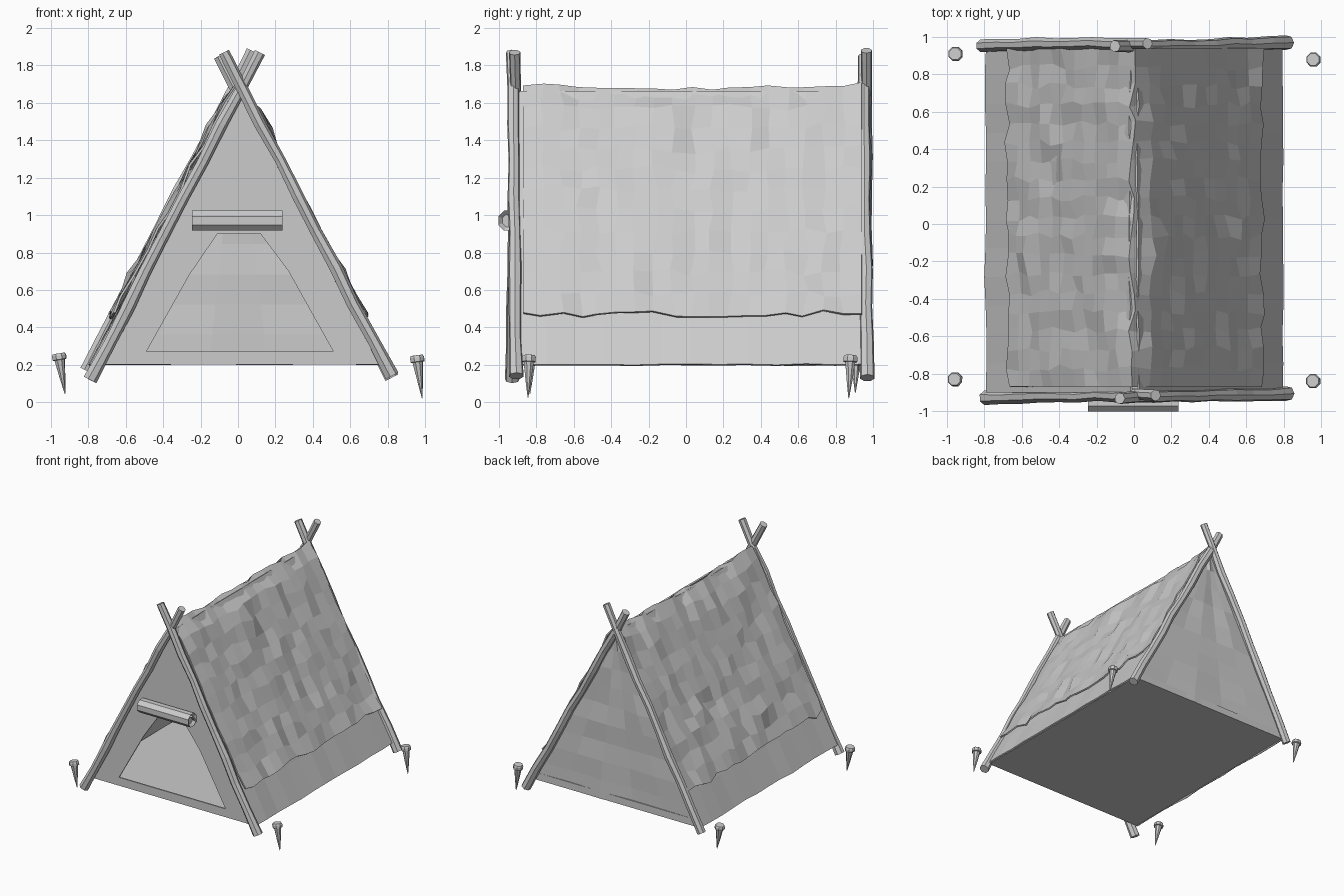
import bpy, bmesh, math, random
from mathutils import Vector

if "Cube" in bpy.data.objects:
    bpy.data.objects.remove(bpy.data.objects["Cube"])

random.seed(7)
rnd = random.uniform


def finish(name, bm, thick=0.0):
    bmesh.ops.remove_doubles(bm, verts=bm.verts, dist=0.0005)
    bmesh.ops.recalc_face_normals(bm, faces=bm.faces)
    me = bpy.data.meshes.new(name)
    bm.to_mesh(me)
    bm.free()
    ob = bpy.data.objects.new(name, me)
    bpy.context.collection.objects.link(ob)
    if thick:
        m = ob.modifiers.new("thickness", 'SOLIDIFY')
        m.thickness = thick
        m.offset = 0
    return ob


def tube(name, pts, radii, sides):
    # capped low-poly tube along a path
    bm = bmesh.new()
    pts = [Vector(p) for p in pts]
    d = (pts[-1] - pts[0]).normalized()
    a = d.cross(Vector((0, 1, 0))).normalized()
    b = d.cross(a)
    rings = []
    for p, r in zip(pts, radii):
        ring = []
        for k in range(sides):
            t = 2 * math.pi * (k + 0.5) / sides
            ring.append(bm.verts.new(p + r * (math.cos(t) * a + math.sin(t) * b)))
        rings.append(ring)
    for q, r in zip(rings, rings[1:]):
        for k in range(sides):
            n = (k + 1) % sides
            bm.faces.new((q[k], q[n], r[n], r[k]))
    bm.faces.new(rings[0][::-1])
    bm.faces.new(rings[-1])
    return finish(name, bm)


def sheet(name, f, nu, nv, thick):
    # cloth grid from a function of u, v
    bm = bmesh.new()
    g = [[bm.verts.new(f(i / nu, j / nv)) for j in range(nv + 1)] for i in range(nu + 1)]
    for i in range(nu):
        for j in range(nv):
            bm.faces.new((g[i][j], g[i + 1][j], g[i + 1][j + 1], g[i][j + 1]))
    return finish(name, bm, thick)


# Crossed wooden poles
poles = {
    "front_pole_a": ((-0.79, -0.925, 0.12), (0.115, -0.915, 1.87)),
    "front_pole_b": ((0.82, -0.905, 0.14), (-0.08, -0.93, 1.87)),
    "back_pole_a": ((-0.82, 0.955, 0.17), (0.08, 0.965, 1.88)),
    "back_pole_b": ((0.82, 0.965, 0.13), (-0.10, 0.95, 1.85)),
}
for name, (p, q) in poles.items():
    p, q = Vector(p), Vector(q)
    pts = [p.lerp(q, i / 9) + Vector((rnd(-.008, .008), rnd(-.006, .006), 0)) for i in range(10)]
    tube(name, pts, [0.037 - 0.0007 * i + rnd(-.003, .003) for i in range(10)], 7)


# Inner side walls, reaching the floor
def half(z):
    return max(0.0, (1.67 - z) * 0.528)


for s, name in ((-1, "left_wall"), (1, "right_wall")):
    def wall(u, v, s=s):
        z = 0.2 + 1.46 * v + (rnd(-.004, .004) if v == 0 else 0)
        return (s * (half(z) + 0.012 + rnd(-.006, .006)), -0.90 + 1.85 * u, z)
    sheet(name, wall, 12, 6, 0.012)

# Crumpled outer cover draped over the ridge
dents = [(-0.1, 0.65, 0.035), (0.3, 0.85, -0.015), (-0.12, 1.5, 0.02)]


def cover(u, v):
    t = 2 * v - 1
    s = 1 if t > 0 else -1
    y = -0.87 + 1.81 * u + (rnd(-.02, .02) if 0 < u < 1 else 0)
    ridge = 1.67 + 0.03 * abs(y) ** 2 + rnd(-.008, .012)
    if abs(t) < 0.01:
        return (rnd(-.03, .01), y, ridge)
    z = ridge - (ridge - 0.45) * abs(t) + rnd(-.018, .018)
    n = 0.026 + rnd(-.013, .015)
    if abs(t) > 0.99:
        n += 0.008
    for dy, dz, h in dents:
        if abs(y - dy) < 0.08 and abs(z - dz) < 0.07:
            n += h
    return (s * (half(z) + n * 0.88 + 0.005), y, z + n * 0.47)


sheet("outer_cover", cover, 18, 22, 0.012)


# Back wall
def back(u, v):
    z = 0.2 + 1.45 * v
    dy = rnd(-.014, .014) if 0 < u < 1 else 0
    return ((2 * u - 1) * half(z), 0.935 + dy, z)


sheet("back_wall", back, 5, 9, 0.01)

# Front wall with doorway
inner = [(-.49, .27), (-.26, .68), (-.11, .90), (.12, .90), (.27, .70), (.51, .27)]
outer = [((-1 if x < 0 else 1) * half(z), z) for x, z in inner]
bm = bmesh.new()


def panel(*co):
    bm.faces.new([bm.verts.new((x, -0.89, z)) for x, z in co])


for i in (0, 1, 3, 4):
    panel(outer[i], inner[i], inner[i + 1], outer[i + 1])
panel(outer[2], inner[2], inner[3], outer[3], (half(1.3), 1.3), (-half(1.3), 1.3))
panel((-half(1.3), 1.3), (half(1.3), 1.3), (0, 1.66))
panel((-half(.2), .2), (half(.2), .2), outer[5], inner[5], inner[0], outer[0])
finish("front_wall", bm, 0.012)

# Floor slab
bm = bmesh.new()
lo = [bm.verts.new((x * half(.2), y, .2)) for x, y in ((-1, -.895), (1, -.895), (1, .94), (-1, .94))]
hi = [bm.verts.new((x * half(.26), y, .26)) for x, y in ((-1, -.895), (1, -.895), (1, .94), (-1, .94))]
bm.faces.new(lo)
bm.faces.new(hi)
for i in range(4):
    j = (i + 1) % 4
    bm.faces.new((lo[i], lo[j], hi[j], hi[i]))
finish("floor", bm)

# Rolled door flap with a recessed spiral end
tube("door_roll", [(-.225, -.95, .97), (-.245, -.95, .97), (.237, -.95, .97), (.217, -.95, .97)],
     [.035, .058, .058, .035], 8).scale.y = 1
bm = bmesh.new()
for x0, x1, y0, y1 in ((-.245, .237, -.95, -.885),):
    bm.faces.new([bm.verts.new(c) for c in ((x0, y0, 1.0), (x1, y0, 1.0), (x1, y1, .93), (x0, y1, .93))])
finish("door_flap", bm, 0.012)

# Ground pegs
pegs = {
    "peg_front_left": ((-.96, -.83, .26), (-.925, -.835, .045)),
    "peg_front_right": ((.955, -.84, .25), (.985, -.845, .025)),
    "peg_back_left": ((-.957, .91, .26), (-.925, .905, .05)),
    "peg_back_right": ((.957, .88, .25), (.985, .87, .02)),
}
for name, (p, q) in pegs.items():
    p, q = Vector(p), Vector(q)
    steps = [(0, .034), (.05, .04), (.15, .04), (.16, .029), (.6, .016), (1, .002)]
    tube(name, [p.lerp(q, t) for t, r in steps], [r for t, r in steps], 8)
